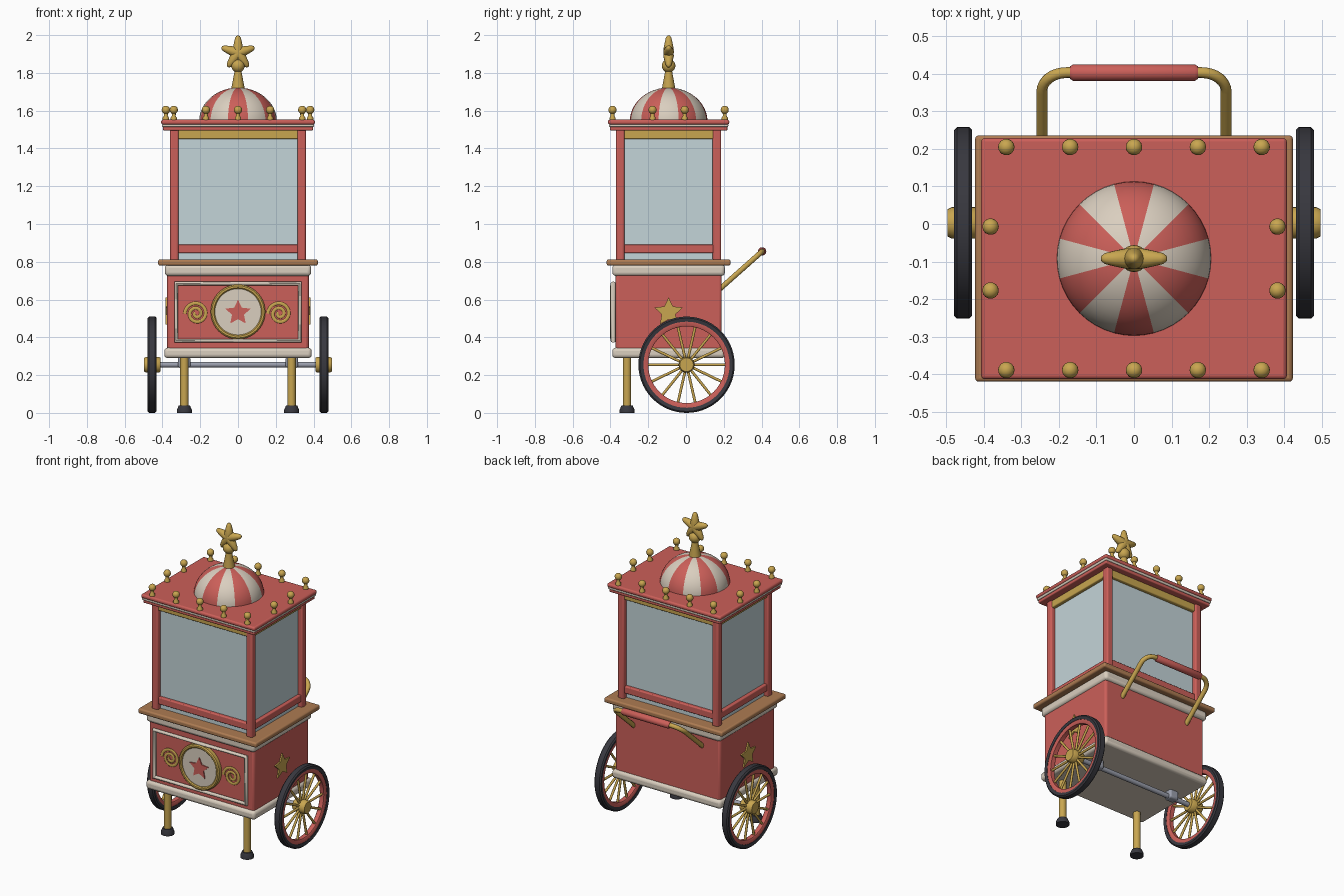
import bpy, bmesh, math
from mathutils import Vector, Matrix

cube = bpy.data.objects.get("Cube")
if cube:
    bpy.data.objects.remove(cube, do_unlink=True)


def material(name, r, g, b):
    m = bpy.data.materials.new(name)
    m.use_nodes = True
    m.diffuse_color = (r, g, b, 1)
    m.node_tree.nodes["Principled BSDF"].inputs["Base Color"].default_value = (r, g, b, 1)
    return m


RED = material("coral red", .6, .115, .1)
CREAM = material("cream", .7, .62, .52)
GOLD = material("gold", .58, .38, .08)
WOOD = material("wood", .42, .2, .085)
DARK = material("dark rubber", .04, .04, .05)
STEEL = material("steel", .33, .35, .42)
GLASS = material("pale glass", .55, .66, .69)

MID = -.092           # depth centre of the cabinet
SIDES = (("left", 1), ("right", -1))


def finish(name, bm, mat, bevel=0):
    bmesh.ops.recalc_face_normals(bm, faces=bm.faces)
    mesh = bpy.data.meshes.new(name)
    bm.to_mesh(mesh)
    bm.free()
    ob = bpy.data.objects.new(name, mesh)
    bpy.context.collection.objects.link(ob)
    mesh.materials.append(mat)
    if bevel:
        mod = ob.modifiers.new("rounded edges", 'BEVEL')
        mod.width = bevel
        mod.segments = 3
    smooth(ob)
    return ob


def smooth(ob):
    bpy.ops.object.select_all(action='DESELECT')
    ob.select_set(True)
    bpy.context.view_layer.objects.active = ob
    bpy.ops.object.shade_smooth_by_angle(angle=math.radians(40))


def box(name, centre, size, mat, bevel=0):
    bm = bmesh.new()
    bmesh.ops.create_cube(bm, size=1, matrix=Matrix.Translation(centre) @ Matrix.Diagonal((*size, 1)))
    return finish(name, bm, mat, bevel)


def slab(name, half_x, half_y, z0, z1, mat, bevel=0):
    return box(name, (0, MID, (z0 + z1) / 2), (2 * half_x, 2 * half_y, z1 - z0), mat, bevel)


def lathe(name, profile, loc, mat, axis=(0, 0, 1), steps=24, closed=False):
    """Turn (radius, height) points around an axis."""
    bm = bmesh.new()
    vs = [bm.verts.new((r, 0, h)) for r, h in profile]
    for a, b in zip(vs, vs[1:] + (vs[:1] if closed else [])):
        if a is not b:
            bm.edges.new((a, b))
    bmesh.ops.spin(bm, geom=bm.verts[:] + bm.edges[:], cent=(0, 0, 0), axis=(0, 0, 1),
                   angle=math.tau, steps=steps, use_merge=True)
    bmesh.ops.remove_doubles(bm, verts=bm.verts, dist=1e-5)
    turn = Vector((0, 0, 1)).rotation_difference(Vector(axis)).to_matrix().to_4x4()
    bm.transform(Matrix.Translation(loc) @ turn)
    return finish(name, bm, mat)


def rod(name, start, end, r, mat, steps=16):
    d = Vector(end) - Vector(start)
    return lathe(name, [(0, 0), (r, 0), (r, d.length), (0, d.length)], start, mat, d.normalized(), steps)


def tube(name, points, r, mat, cyclic=False):
    cu = bpy.data.curves.new(name, 'CURVE')
    cu.dimensions = '3D'
    cu.bevel_depth = r
    cu.bevel_resolution = 3
    cu.use_fill_caps = True
    sp = cu.splines.new('POLY')
    sp.points.add(len(points) - 1)
    for p, co in zip(sp.points, points):
        p.co = (*co, 1)
    sp.use_cyclic_u = cyclic
    cu.materials.append(mat)
    ob = bpy.data.objects.new(name, cu)
    bpy.context.collection.objects.link(ob)
    bpy.ops.object.select_all(action='DESELECT')
    ob.select_set(True)
    bpy.context.view_layer.objects.active = ob
    bpy.ops.object.convert(target='MESH')
    ob = bpy.context.view_layer.objects.active
    smooth(ob)
    return ob


def star_plate(name, loc, r, depth, mat, turn=0):
    """Flat five-pointed star facing the front, turned about z."""
    bm = bmesh.new()
    vs = []
    for i in range(10):
        a, rad = math.pi / 2 + i * math.pi / 5, r * (.48 if i % 2 else 1)
        vs.append(bm.verts.new((rad * math.cos(a), 0, rad * math.sin(a))))
    face = bm.faces.new(vs)
    new = bmesh.ops.extrude_face_region(bm, geom=[face])["geom"]
    bmesh.ops.translate(bm, vec=(0, -depth, 0), verts=[v for v in new if isinstance(v, bmesh.types.BMVert)])
    bm.transform(Matrix.Translation(loc) @ Matrix.Rotation(turn, 4, 'Z'))
    return finish(name, bm, mat)


# Cabinet body, trims and counter
slab("body", .375, .281, .32, .75, RED, .015)
slab("bottom_trim", .39, .298, .29, .345, CREAM, .018)
slab("top_trim", .387, .298, .725, .785, CREAM, .018)
slab("counter", .423, .328, .78, .812, WOOD, .01)

# Glass case
slab("glass", .33, .248, .81, 1.5, GLASS)
for side, s in SIDES:
    for end, y in (("front", MID - .256), ("back", MID + .256)):
        box(f"post_{end}_{side}", (s * .337, y, 1.155), (.045, .045, .7), RED, .01)
for part, z, h, mat in (("bottom_rail", .868, .045, RED), ("top_rail", 1.475, .05, GOLD)):
    for s, end in ((-1, "front"), (1, "back")):
        box(f"{part}_{end}", (0, MID + s * .255, z), (.64, .03, h), mat, .006)
    for side, s in SIDES:
        box(f"{part}_{side}", (s * .337, MID, z), (.03, .48, h), mat, .006)

# Roof
slab("roof_base", .397, .311, 1.495, 1.516, RED, .006)
slab("roof_trim", .402, .316, 1.514, 1.53, CREAM, .005)
slab("roof_top", .407, .321, 1.527, 1.552, RED, .01)

# Striped dome
quarter = [i * math.pi / 24 for i in range(13)]
dome = lathe("dome", [(.206 * math.cos(a), .18 * math.sin(a)) for a in quarter],
             (0, MID, 1.542), RED, steps=48)
dome.data.materials.append(CREAM)
for p in dome.data.polygons:
    a = math.atan2(p.center.y - MID, p.center.x)
    p.material_index = 1 - round(a / (math.pi / 6)) % 2

# Finial with a chubby star
lathe("finial_stem", [(0, 0), (.035, 0), (.034, .02), (.019, .1), (.019, .13), (0, .13)],
      (0, MID, 1.705), GOLD)


def ball(r, h):
    return [(r * math.sin(a), h - r * math.cos(a)) for a in [i * math.pi / 10 for i in range(11)]]


lathe("finial_ball", ball(.036, 0), (0, MID, 1.838), GOLD)
for i in range(5):
    a = math.pi / 2 + i * math.tau / 5
    lathe(f"finial_star_arm_{i + 1}", [(0, -.02), (.026, -.01), (.028, .02), (.022, .05), (.015, .08), (.008, .09), (0, .093)],
          (0, MID, 1.906), GOLD, (math.cos(a), 0, math.sin(a)), 14)

# Roof knobs
spots = [(x * .17, MID + s * .297) for x in range(-2, 3) for s in (-1, 1)]
spots += [(s * .382, MID + t * .085) for s in (-1, 1) for t in (-1, 1)]
for i, (x, y) in enumerate(spots):
    lathe(f"knob_{i + 1}", [(.017, 0), (.017, .012), (.01, .022), (.011, .036)] + ball(.022, .054)[2:],
          (x, y, 1.55), GOLD, steps=14)

# Front panel: frame, medallion and swirls
front = MID - .281
tube("panel_frame", [(x, front - .012, z) for x, z in ((-.328, .382), (.328, .382), (.328, .685), (-.328, .685))],
     .014, CREAM, True)
lathe("medallion_ring", [(.122, 0), (.145, 0), (.145, .024), (.138, .03), (.128, .03), (.122, .024)],
      (0, front, .535), GOLD, (0, -1, 0), 40, True)
lathe("medallion_disc", [(0, 0), (.125, 0), (.125, .02), (0, .02)], (0, front, .535), CREAM, (0, -1, 0), 40)
star_plate("medallion_star", (0, front - .019, .53), .07, .007, RED)
for side, s in SIDES:
    path = []
    for i in range(49):
        t = i / 48
        a, r = math.pi - (1 - t) * math.tau * 2.1, .008 + .054 * t
        path.append((s * .22 + r * math.cos(a), 0, .525 + r * math.sin(a)))
    swirl = tube(f"swirl_{side}", path, .009, GOLD)
    swirl.scale.y = .5
    swirl.location.y = front - .002
    star_plate(f"side_star_{side}", (s * .374, MID, .533), .079, .01, GOLD, s * math.pi / 2)

# Front legs with rubber feet
for side, s in SIDES:
    rod(f"leg_{side}", (s * .284, -.312, .03), (s * .284, -.312, .3), .022, GOLD)
    lathe(f"foot_{side}", [(0, 0), (.04, 0), (.04, .015), (.03, .038), (0, .038)], (s * .284, -.312, 0), DARK)

# Axle and wheels
AY, AZ = .003, .255
rod("axle", (-.44, AY, AZ), (.44, AY, AZ), .015, STEEL)
for side, s in SIDES:
    box(f"axle_bracket_{side}", (s * .285, AY, .268), (.065, .055, .06), STEEL, .012)
    centre, out = (s * .455, AY, AZ), (s, 0, 0)
    lathe(f"tyre_{side}", [(.228, -.02), (.247, -.024), (.255, -.016), (.255, .016), (.247, .024), (.228, .02)],
          centre, DARK, out, 56, True)
    lathe(f"rim_{side}", [(.203, -.014), (.208, -.018), (.232, -.018), (.232, .018), (.208, .018), (.203, .014)],
          centre, RED, out, 56, True)
    lathe(f"hub_{side}", [(0, -.045), (.036, -.045), (.042, -.035), (.042, .03), (.036, .042), (0, .042)],
          centre, GOLD, out)
    for i in range(14):
        a = math.pi / 2 + (i + .5) * math.tau / 14
        d = Vector((0, math.cos(a), math.sin(a)))
        rod(f"spoke_{side}_{i + 1}", Vector(centre) + d * .03, Vector(centre) + d * .21, .0075, GOLD, 10)

# Push handle: a bent tube lying in a sloping plane, with a grip
low, high = Vector((0, .17, .648)), Vector((0, .403, .855))
rise = (high - low).normalized()
half = []
for i in range(9):
    a = i * math.pi / 16
    half.append(high - rise * .065 * (1 - math.sin(a)) + Vector((.245 - .065 * (1 - math.cos(a)), 0, 0)))
half.insert(0, low + Vector((.245, 0, 0)))
mirrored = [Vector((-p.x, p.y, p.z)) for p in reversed(half)]
tube("handle", half + mirrored, .0145, GOLD)
lathe("handle_grip", [(0, -.17), (.017, -.17), (.022, -.162), (.022, .162), (.017, .17), (0, .17)],
      high, RED, (1, 0, 0))
